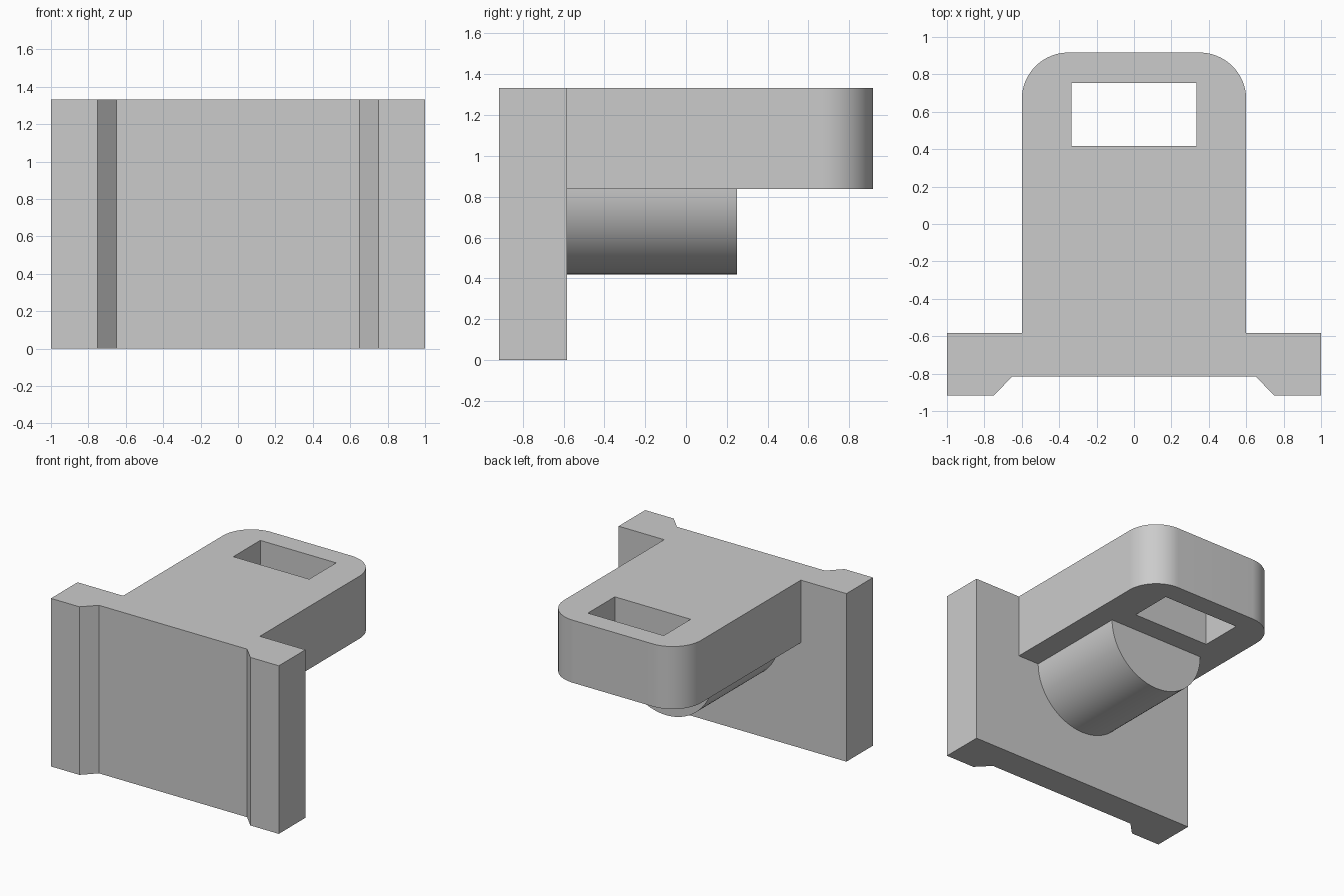
import bpy
import bmesh
from math import sin, cos, pi, radians
from mathutils import Matrix

if "Cube" in bpy.data.objects:
    bpy.data.objects.remove(bpy.data.objects["Cube"])

TOP = 4 / 3
ARM_Z = 0.837
BACK = 11 / 12      # half depth of the whole part
PLATE_Y = -0.583    # rear face of the plate


def prism(name, points, depth, matrix):
    """Extrude a flat profile along its local z, then place it."""
    bm = bmesh.new()
    face = bm.faces.new([bm.verts.new((x, y, 0)) for x, y in points])
    ext = bmesh.ops.extrude_face_region(bm, geom=[face])
    verts = [v for v in ext["geom"] if isinstance(v, bmesh.types.BMVert)]
    bmesh.ops.translate(bm, verts=verts, vec=(0, 0, depth))
    bmesh.ops.transform(bm, matrix=matrix, verts=bm.verts)
    bmesh.ops.recalc_face_normals(bm, faces=bm.faces)
    mesh = bpy.data.meshes.new(name)
    bm.to_mesh(mesh)
    bm.free()
    ob = bpy.data.objects.new(name, mesh)
    bpy.context.collection.objects.link(ob)
    return ob


def mirrored(right):
    """Close a right-hand outline with its mirror image across x = 0."""
    return right + [(-x, y) for x, y in reversed(right)]


def arc(cx, cy, r, a0, a1, n):
    return [(cx + r * cos(a0 + (a1 - a0) * i / n),
             cy + r * sin(a0 + (a1 - a0) * i / n)) for i in range(n + 1)]


def combine(target, other, operation):
    mod = target.modifiers.new(operation, "BOOLEAN")
    mod.operation, mod.solver, mod.object = operation, "EXACT", other
    bpy.context.view_layer.objects.active = target
    bpy.ops.object.modifier_apply(modifier=mod.name)
    bpy.data.objects.remove(other)


# Upright plate with a chamfered channel down its front
plate = prism("mounting_bracket",
              mirrored([(0.65, -0.815), (0.75, -BACK), (1, -BACK), (1, PLATE_Y)]),
              TOP, Matrix())

# Arm with rounded far corners
r = 0.25
arm = prism("arm",
            mirrored([(0.6, -0.7)] + arc(0.6 - r, BACK - r, r, 0, pi / 2, 20)),
            TOP - ARM_Z, Matrix.Translation((0, 0, ARM_Z)))

# Rectangular slot through the arm
slot = prism("slot_cutter", mirrored([(0.333, 0.417), (0.333, 0.755)]),
             1.0, Matrix.Translation((0, 0, 0.6)))
combine(arm, slot, "DIFFERENCE")

# Half-round boss below the arm, running back from the plate
boss = prism("boss", [(0.417, 0.1)] + arc(0, 0, 0.417, 0, -pi, 48) + [(-0.417, 0.1)],
             0.95,
             Matrix.Translation((0, 0.25, ARM_Z)) @ Matrix.Rotation(pi / 2, 4, "X"))

combine(plate, arm, "UNION")
combine(plate, boss, "UNION")

# Smooth the round surfaces, keep hard edges
bpy.ops.object.select_all(action="DESELECT")
plate.select_set(True)
bpy.context.view_layer.objects.active = plate
bpy.ops.object.shade_smooth_by_angle(angle=radians(30))
